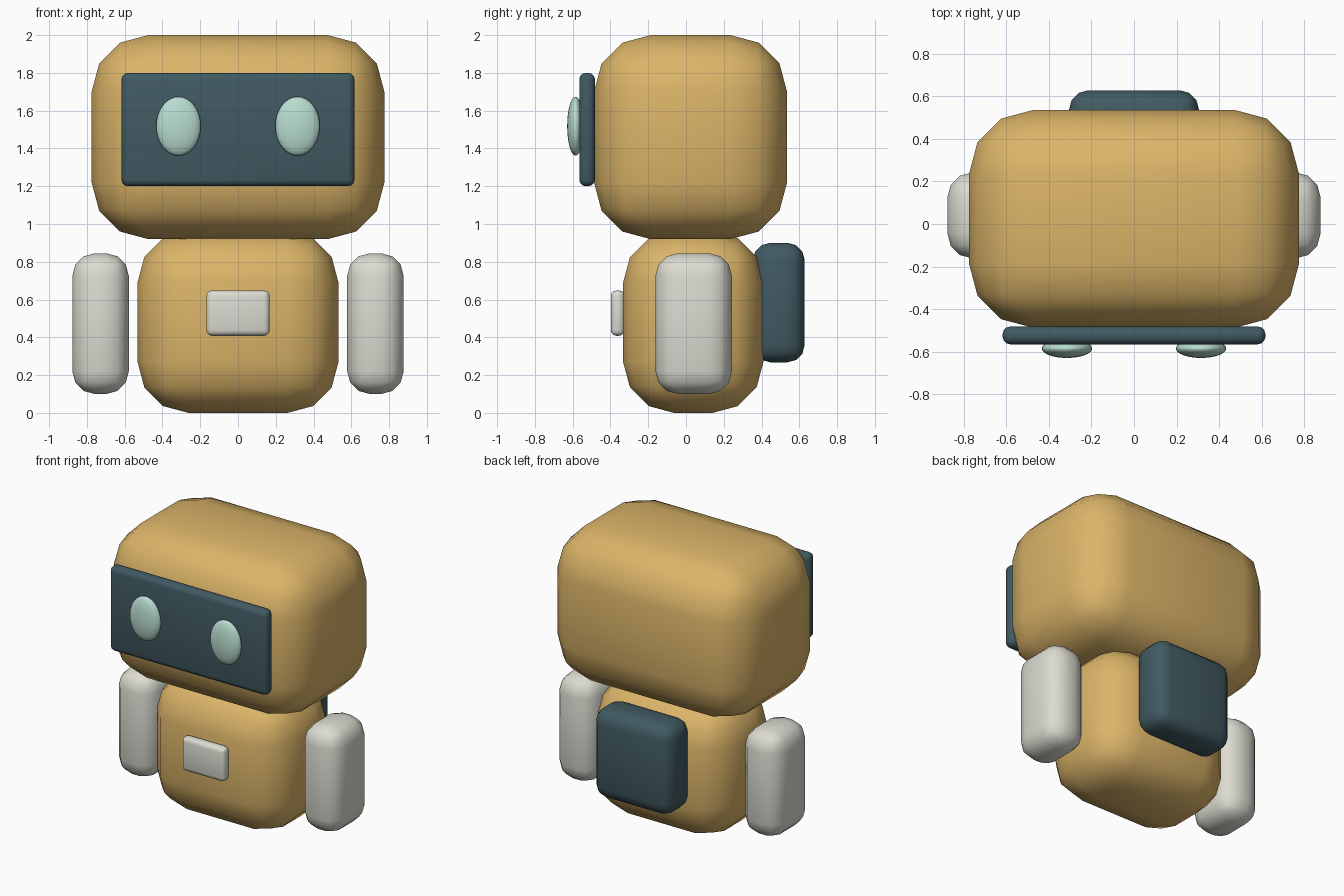
import bpy

if "Cube" in bpy.data.objects:
    bpy.data.objects.remove(bpy.data.objects["Cube"])


def material(name, rgb):
    m = bpy.data.materials.new(name)
    m.diffuse_color = (*rgb, 1)
    m.use_nodes = True
    m.node_tree.nodes["Principled BSDF"].inputs["Base Color"].default_value = m.diffuse_color
    return m


TAN = material("warm tan", (0.71, 0.46, 0.14))
SLATE = material("dark slate", (0.052, 0.102, 0.122))
PALE = material("pale grey", (0.71, 0.71, 0.64))
MINT = material("mint", (0.48, 0.72, 0.63))


def finish(obj, name, mat):
    obj.name = name
    obj.data.materials.append(mat)
    bpy.ops.object.shade_smooth()


def rounded_box(name, mat, x, y, z, radius):
    """Box spanning the given (low, high) ranges, with rounded edges."""
    spans = (x, y, z)
    bpy.ops.mesh.primitive_cube_add(size=1, location=[(a + b) / 2 for a, b in spans])
    obj = bpy.context.object
    obj.scale = [b - a for a, b in spans]
    bpy.ops.object.transform_apply(location=False, rotation=False, scale=True)
    bevel = obj.modifiers.new("rounding", 'BEVEL')
    bevel.width = radius
    bevel.segments = 3
    bevel.limit_method = 'NONE'
    finish(obj, name, mat)


# Head and body
rounded_box("head", TAN, (-0.775, 0.775), (-0.487, 0.535), (0.92, 2.0), 0.30)
rounded_box("body", TAN, (-0.532, 0.532), (-0.333, 0.41), (0.0, 0.96), 0.27)

# Face screen, chest plate and backpack
rounded_box("face_screen", SLATE, (-0.617, 0.617), (-0.565, -0.482), (1.2, 1.8), 0.035)
rounded_box("chest_plate", PALE, (-0.168, 0.168), (-0.398, -0.325), (0.408, 0.648), 0.03)
rounded_box("backpack", SLATE, (-0.305, 0.305), (0.355, 0.628), (0.268, 0.9), 0.09)

# Arms and eyes, one per side
for side, label in ((-1, "right"), (1, "left")):
    xs = tuple(sorted((side * 0.578, side * 0.877)))
    rounded_box(label + "_arm", PALE, xs, (-0.162, 0.243), (0.1, 0.845), 0.12)

    bpy.ops.mesh.primitive_uv_sphere_add(segments=32, ring_count=16, radius=1,
                                         location=(side * 0.315, -0.585, 1.518))
    eye = bpy.context.object
    eye.scale = (0.118, 0.044, 0.156)
    bpy.ops.object.transform_apply(location=False, rotation=False, scale=True)
    finish(eye, label + "_eye", MINT)
